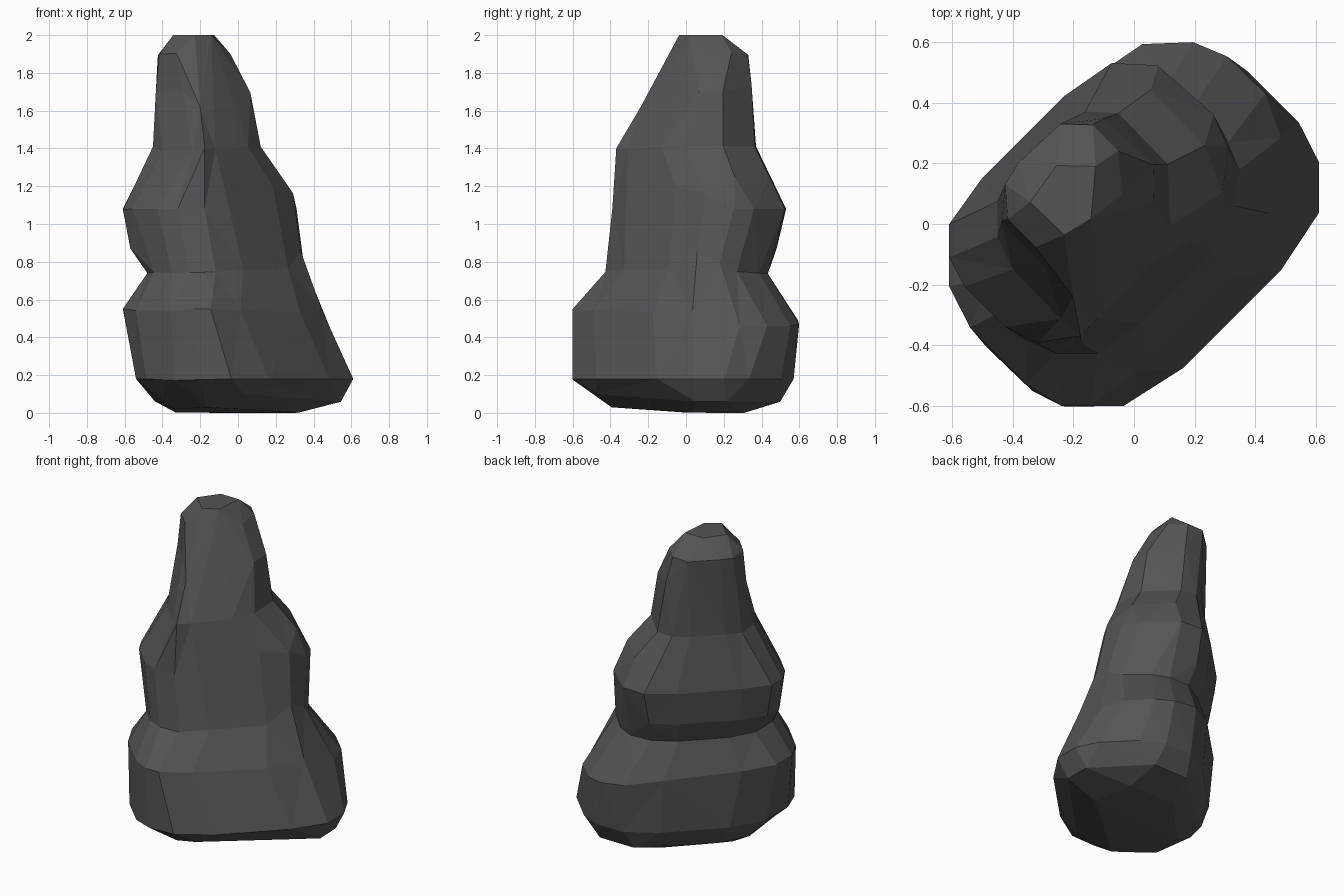
import bpy, bmesh, math
from mathutils import Vector

if "Cube" in bpy.data.objects:
    bpy.data.objects.remove(bpy.data.objects["Cube"])

# Rock cross-sections: height, then the extents along x, y and both diagonals
# (x min, x max, y min, y max, u min, u max, v min, v max)
SECTIONS = [
    (0.00, -.34, .33, -.38, .33, -.42, .40, -.21, .25),
    (0.06, -.44, .55, -.49, .51, -.53, .55, -.37, .36),
    (0.18, -.54, .61, -.60, .57, -.63, .62, -.45, .42),
    (0.45, -.59, .49, -.60, .60, -.63, .61, -.38, .44),
    (0.55, -.61, .44, -.60, .56, -.62, .55, -.35, .44),
    (0.74, -.48, .37, -.43, .43, -.52, .41, -.26, .38),
    (0.87, -.57, .33, -.41, .48, -.53, .42, -.23, .43),
    (1.08, -.61, .31, -.39, .53, -.54, .44, -.19, .46),
    (1.25, -.52, .24, -.38, .45, -.45, .36, -.16, .43),
    (1.41, -.45, .12, -.37, .37, -.38, .23, -.13, .40),
    (1.70, -.44, .07, -.19, .355, -.31, .19, -.01, .41),
    (1.90, -.42, -.04, -.085, .33, -.29, .14, .07, .41),
    (2.00, -.33, -.12, -.03, .20, -.21, .04, .12, .32),
]


def ring_points(section):
    """Octagon touching all eight extents, with its corners cut."""
    z, x0, x1, y0, y1, u0, u1, v0, v1 = section
    h = [x1, u1, y1, v1, -x0, -u0, -y0, -v0]
    c = math.cos(math.pi / 4)
    corners = []
    for i in range(8):
        a = i * math.pi / 4
        t = (h[(i + 1) % 8] - h[i] * c) / c
        corners.append(Vector((h[i] * math.cos(a) - t * math.sin(a),
                               h[i] * math.sin(a) + t * math.cos(a), z)))
    points = []
    for i in range(8):
        p, q = corners[i - 1], corners[i]
        points += [p.lerp(q, 0.22), p.lerp(q, 0.78)]
    # The underside rises a little towards the front
    if z < 0.1:
        for p in points:
            p.z += max(0, -0.08 * p.y)
    return points


# Loft the sections into one closed stone
bm = bmesh.new()
rings = [[bm.verts.new(p) for p in ring_points(s)] for s in SECTIONS]
n = len(rings[0])
for low, high in zip(rings, rings[1:]):
    for i in range(n):
        j = (i + 1) % n
        bm.faces.new((low[i], low[j], high[j], high[i]))
bm.faces.new(rings[0][::-1])
bm.faces.new(rings[-1])
bmesh.ops.triangulate(bm, faces=bm.faces)
bmesh.ops.recalc_face_normals(bm, faces=bm.faces)
mesh = bpy.data.meshes.new("rock_pillar")
bm.to_mesh(mesh)
bm.free()
rock = bpy.data.objects.new("rock_pillar", mesh)
bpy.context.collection.objects.link(rock)

# Collapse into large irregular chiselled facets
facets = rock.modifiers.new("facets", 'DECIMATE')
facets.ratio = 0.55

# Dark stone colour
stone = bpy.data.materials.new("dark_stone")
stone.diffuse_color = (0.09, 0.09, 0.095, 1)
stone.use_nodes = True
stone.node_tree.nodes["Principled BSDF"].inputs["Base Color"].default_value = stone.diffuse_color
mesh.materials.append(stone)
